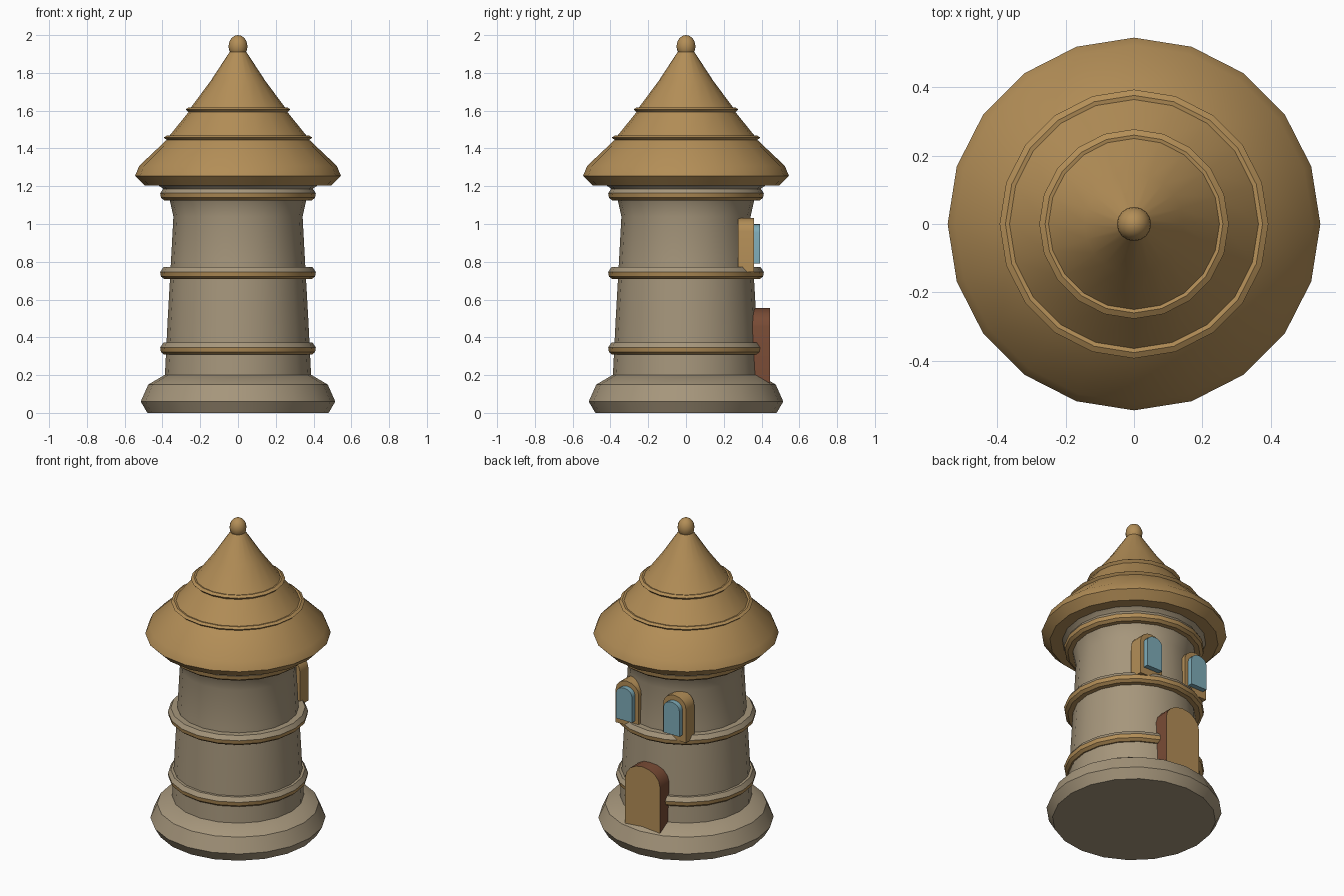
import bpy, bmesh, math

cube = bpy.data.objects.get("Cube")
if cube:
    bpy.data.objects.remove(cube, do_unlink=True)

SIDES = 20


def material(name, rgb):
    m = bpy.data.materials.new(name)
    m.use_nodes = True
    m.diffuse_color = (*rgb, 1)
    m.node_tree.nodes["Principled BSDF"].inputs["Base Color"].default_value = (*rgb, 1)
    return m


STONE = material("warm_stone", (0.38, 0.305, 0.2))
OCHRE = material("ochre", (0.45, 0.27, 0.095))
BROWN = material("red_brown_wood", (0.19, 0.07, 0.035))
GLASS = material("pale_blue_glass", (0.21, 0.41, 0.48))


def finish(name, bm, mats, smooth_angle=None):
    bmesh.ops.recalc_face_normals(bm, faces=bm.faces)
    mesh = bpy.data.meshes.new(name)
    bm.to_mesh(mesh)
    bm.free()
    for m in mats:
        mesh.materials.append(m)
    ob = bpy.data.objects.new(name, mesh)
    bpy.context.collection.objects.link(ob)
    if smooth_angle:
        bpy.ops.object.select_all(action='DESELECT')
        ob.select_set(True)
        bpy.context.view_layer.objects.active = ob
        bpy.ops.object.shade_smooth_by_angle(angle=math.radians(smooth_angle))
    return ob


def lathe(name, profile, mats, closed=False, split_z=None):
    """Turn (radius, height) points around z; open profiles get end caps."""
    bm = bmesh.new()
    rings = []
    for r, z in profile:
        rings.append([bm.verts.new((r * math.cos(a), r * math.sin(a), z))
                      for a in (math.tau * i / SIDES for i in range(SIDES))])
    pairs = list(zip(rings, rings[1:]))
    if closed:
        pairs.append((rings[-1], rings[0]))
    else:
        bm.faces.new(rings[0])
        bm.faces.new(rings[-1])
    for low, high in pairs:
        for i in range(SIDES):
            j = (i + 1) % SIDES
            bm.faces.new((low[i], low[j], high[j], high[i]))
    # faces below the split take the second colour
    if split_z is not None:
        for f in bm.faces:
            f.material_index = int(f.calc_center_median().z < split_z)
    return finish(name, bm, mats, 32)


def arch(name, x, half, bottom, top, rise, back, front, mats, steps=8):
    """Round-topped slab facing +y; its front face takes the last colour."""
    bm = bmesh.new()
    outline = [(-half, bottom), (half, bottom)]
    for i in range(steps + 1):
        a = math.pi * i / steps
        outline.append((half * math.cos(a), top - rise + rise * math.sin(a)))
    face = bm.faces.new([bm.verts.new((x + px, back, pz)) for px, pz in outline])
    ext = bmesh.ops.extrude_face_region(bm, geom=[face], use_keep_orig=True)
    verts = [g for g in ext["geom"] if isinstance(g, bmesh.types.BMVert)]
    bmesh.ops.translate(bm, verts=verts, vec=(0, front - back, 0))
    for f in bm.faces:
        if f.calc_center_median().y > front - 0.001:
            f.material_index = len(mats) - 1
    return finish(name, bm, mats, 30)


# Foundation and tower wall
lathe("base", [(0.48, 0), (0.515, 0.06), (0.475, 0.15), (0.39, 0.2)], [STONE])
lathe("tower_wall", [(0.388, 0.18), (0.372, 0.5), (0.355, 0.8), (0.342, 1.04),
                     (0.362, 1.13), (0.4, 1.19), (0.43, 1.21)], [STONE])

# Bands, stone above and ochre below
for label, z in (("lower", 0.34), ("middle", 0.74), ("upper", 1.157)):
    lathe(label + "_band", [(0.33, z - 0.032), (0.39, z - 0.032), (0.408, z - 0.018),
                            (0.412, z + 0.006), (0.395, z + 0.032), (0.33, z + 0.032)],
          [STONE, OCHRE], closed=True, split_z=z)

# Three-tier roof with raised rims
lathe("roof", [(0.495, 1.205), (0.545, 1.255), (0.523, 1.308),
               (0.378, 1.445), (0.393, 1.458), (0.376, 1.468), (0.364, 1.466),
               (0.262, 1.592), (0.277, 1.607), (0.26, 1.618), (0.25, 1.616),
               (0.145, 1.757), (0.045, 1.91)], [OCHRE])

# Finial
bm = bmesh.new()
bmesh.ops.create_uvsphere(bm, u_segments=16, v_segments=10, radius=0.05)
bmesh.ops.scale(bm, vec=(1, 1, 1.2), verts=bm.verts)
bmesh.ops.translate(bm, vec=(0, 0, 1.94), verts=bm.verts)
finish("finial", bm, [OCHRE], 40)

# Door and the pair of windows on the back
arch("door", 0, 0.125, 0.15, 0.555, 0.1, 0.3, 0.445, [BROWN, OCHRE])
for side, x in (("left", 0.17), ("right", -0.17)):
    arch(side + "_window_frame", x, 0.082, 0.745, 1.032, 0.07, 0.275, 0.36, [OCHRE])
    arch(side + "_window_glass", x, 0.057, 0.79, 1.0, 0.045, 0.34, 0.392, [GLASS])
